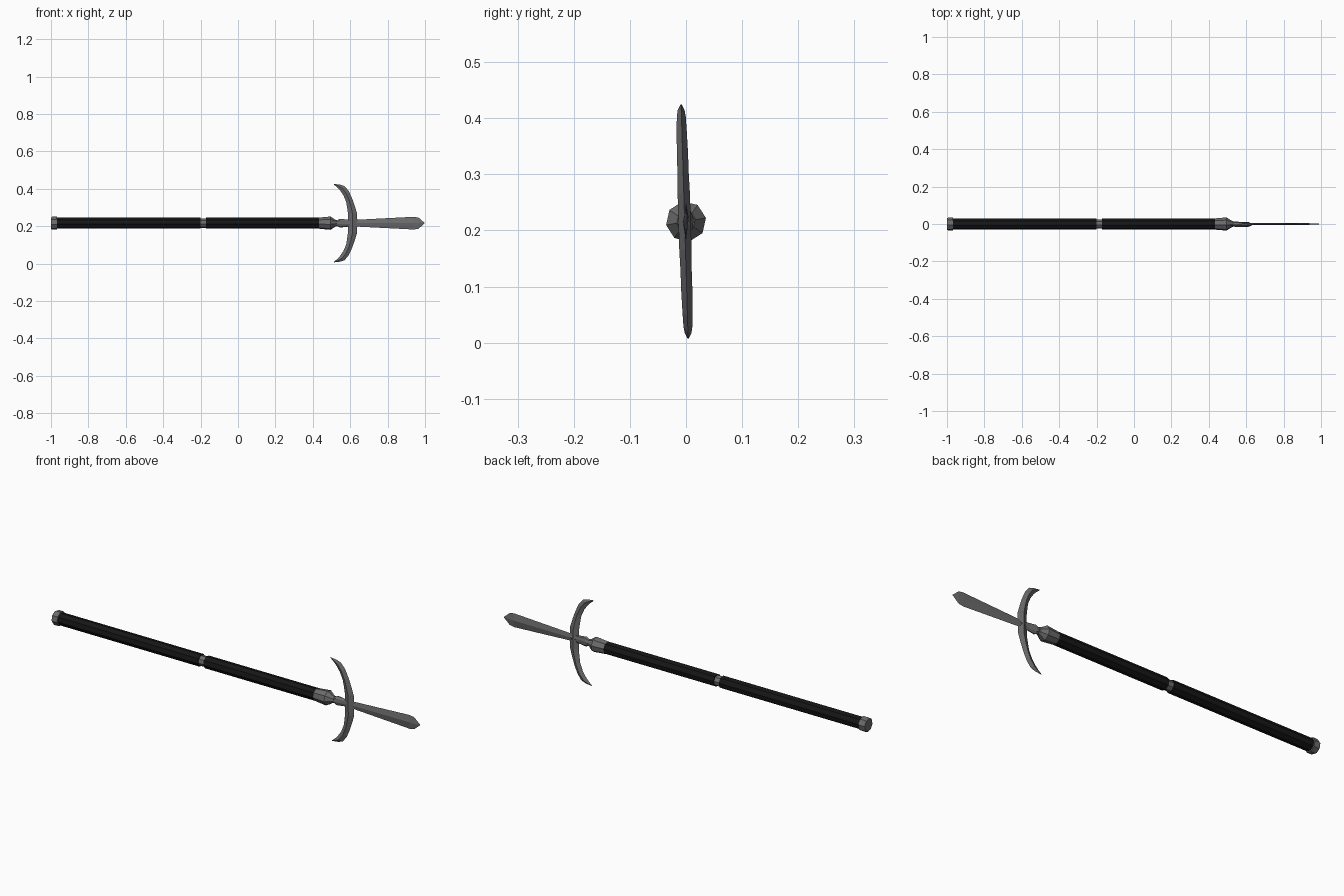
import bpy, bmesh, math

if "Cube" in bpy.data.objects:
    bpy.data.objects.remove(bpy.data.objects["Cube"])

AXIS_Z = 0.216  # height of the pole's centre line


def material(name, grey):
    m = bpy.data.materials.new(name)
    m.diffuse_color = (grey, grey, grey, 1)
    m.use_nodes = True
    m.node_tree.nodes["Principled BSDF"].inputs["Base Color"].default_value = m.diffuse_color
    return m


METAL = material("grey steel", 0.15)
BLACK = material("black grip", 0.008)


def loft(name, rings, mat):
    """Skin a list of equal-sized point rings, capping both ends."""
    bm = bmesh.new()
    loops = [[bm.verts.new(p) for p in ring] for ring in rings]
    n = len(loops[0])
    for a, b in zip(loops, loops[1:]):
        for i in range(n):
            j = (i + 1) % n
            bm.faces.new((a[i], a[j], b[j], b[i]))
    bm.faces.new(loops[0])
    bm.faces.new(loops[-1])
    bmesh.ops.remove_doubles(bm, verts=bm.verts, dist=1e-5)
    bmesh.ops.recalc_face_normals(bm, faces=bm.faces)
    me = bpy.data.meshes.new(name)
    bm.to_mesh(me)
    bm.free()
    me.materials.append(mat)
    ob = bpy.data.objects.new(name, me)
    bpy.context.collection.objects.link(ob)
    return ob


def turned(name, profile, mat, sides=8, turn=10):
    """Faceted part along x; profile holds (x, y radius, z radius)."""
    rings = []
    for x, ry, rz in profile:
        rings.append([(x, ry * math.cos(a), AXIS_Z + rz * math.sin(a))
                      for a in (math.radians(turn) + math.tau * i / sides
                                for i in range(sides))])
    return loft(name, rings, mat)


# pole: butt cap, two grips and the ring between them
turned("butt_cap", [(-1, .031, .031), (-.994, .035, .035), (-.968, .035, .035),
                    (-.966, .028, .028)], METAL)
turned("rear_grip", [(-.97, .03, .03), (-.2, .03, .03)], BLACK)
turned("middle_ring", [(-.205, .025, .025), (-.165, .025, .025)], METAL)
turned("front_grip", [(-.17, .03, .03), (.44, .03, .03)], BLACK)

# ferrule and neck
turned("ferrule", [(.432, .03, .03), (.44, .031, .031), (.495, .036, .036),
                   (.52, .019, .019), (.53, .016, .016)], METAL)
turned("neck", [(.51, .018, .018), (.53, .013, .015), (.545, .014, .024),
                (.58, .009, .02), (.60, .008, .018)], METAL)

# straight spear blade, diamond section
blade = [(.54, .010, .014), (.63, .006, .018), (.94, .004, .034),
         (.965, .004, .030), (.998, .0005, .001)]
turned("spear_blade", blade, METAL, sides=4, turn=0)

# crescent side blade: (offset from axis, inner x, outer x, inner offset, half thickness)
half = [(.0, .588, .638, .0, .011), (.05, .588, .637, .05, .011),
        (.09, .583, .625, .085, .010), (.13, .610, .610, .115, .010)]
half[3] = (.13, .578, .611, .115, .010)
half += [(.17, .563, .593, .15, .009), (.198, .545, .570, .176, .008),
         (.206, .530, .545, .192, .006), (.2095, .512, .514, .207, .001)]
rings = []
for sign, rows in ((-1, half[:0:-1]), (1, half)):
    for z_out, x_in, x_out, z_in, t in rows:
        lean = -.0025 - .03 * sign * z_out
        xm, zm = (x_in + x_out) / 2, AXIS_Z + sign * (z_in + z_out) / 2
        rings.append([(x_in, lean, AXIS_Z + sign * z_in), (xm, lean + t, zm),
                      (x_out, lean, AXIS_Z + sign * z_out), (xm, lean - t, zm)])
loft("crescent_blade", rings, METAL)
